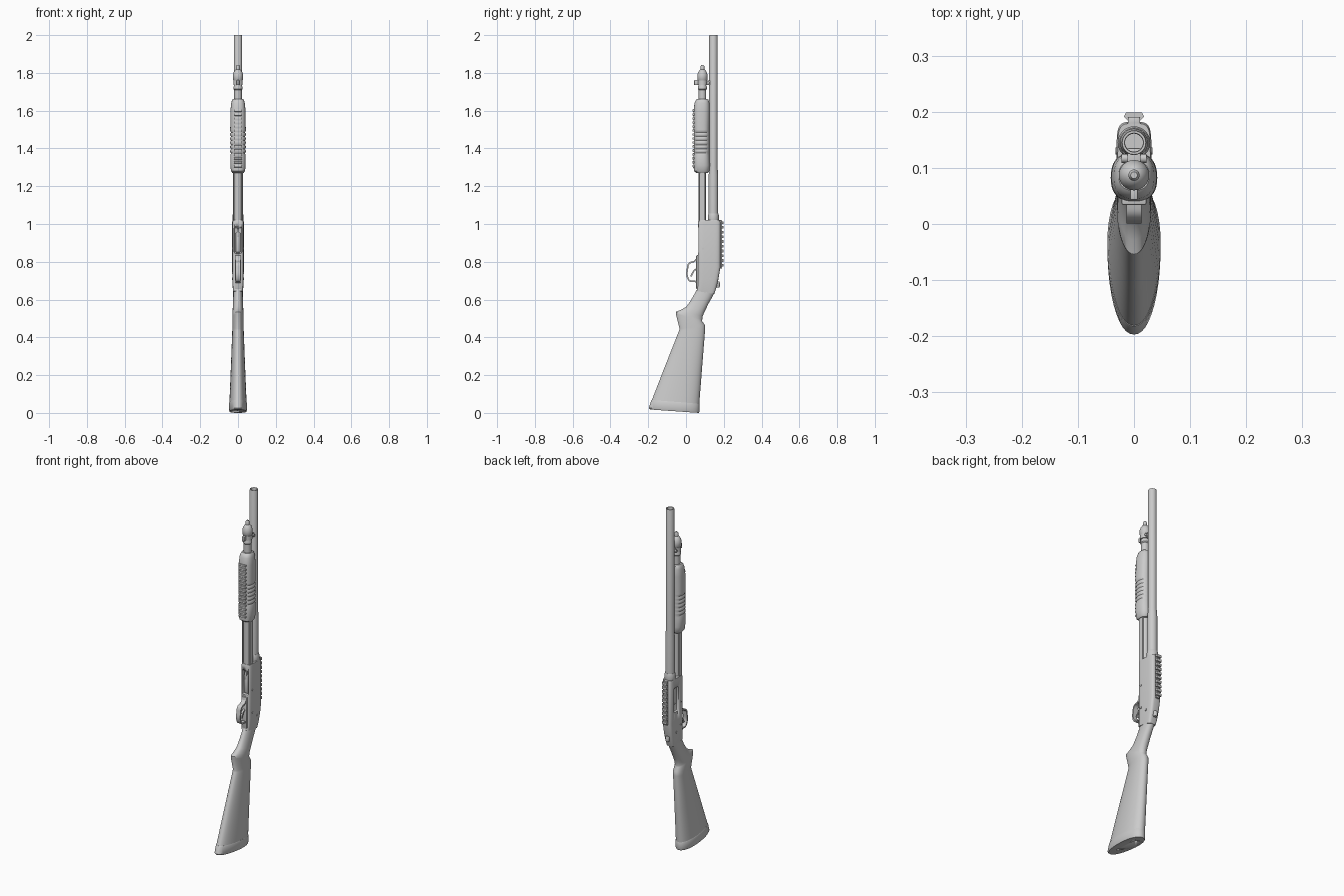
import bpy, bmesh, math
from mathutils import Vector

cube = bpy.data.objects.get("Cube")
if cube:
    bpy.data.objects.remove(cube, do_unlink=True)

GREY = (0.6, 0.6, 0.6, 1)
mat = bpy.data.materials.new("light grey")
mat.use_nodes = True
mat.diffuse_color = GREY
mat.node_tree.nodes["Principled BSDF"].inputs["Base Color"].default_value = GREY


def finish(name, bm, angle=35, bevel=0):
    bmesh.ops.recalc_face_normals(bm, faces=bm.faces)
    mesh = bpy.data.meshes.new(name)
    bm.to_mesh(mesh)
    bm.free()
    mesh.materials.append(mat)
    ob = bpy.data.objects.new(name, mesh)
    bpy.context.collection.objects.link(ob)
    bpy.ops.object.select_all(action='DESELECT')
    ob.select_set(True)
    bpy.context.view_layer.objects.active = ob
    if bevel:
        mod = ob.modifiers.new("bevel", 'BEVEL')
        mod.width, mod.segments = bevel, 2
        bpy.ops.object.modifier_apply(modifier=mod.name)
    bpy.ops.object.shade_smooth_by_angle(angle=math.radians(angle))
    return ob


def skin(name, rings, cap=True, **kw):
    """Join equal rings of points into a closed skin."""
    bm = bmesh.new()
    rows = [[bm.verts.new(p) for p in ring] for ring in rings]
    n = len(rows[0])
    for a, b in zip(rows, rows[1:]):
        for i in range(n):
            j = (i + 1) % n
            bm.faces.new((a[i], a[j], b[j], b[i]))
    if cap:
        bm.faces.new(rows[0])
        bm.faces.new(rows[-1])
    return finish(name, bm, **kw)


def lathe(name, y, profile, n=32, cap=True, **kw):
    """Turn (radius, z) points about an upright axis at y."""
    turn = [math.tau * i / n for i in range(n)]
    return skin(name, [[(r * math.cos(t), y + r * math.sin(t), z) for t in turn]
                       for r, z in profile], cap, **kw)


def loft(name, stations, power=2.0, egg=0.0, n=40, **kw):
    """Rounded sections, each (front y, front z, back y, back z, half width)."""
    rings = []
    for fy, fz, by, bz, w in stations:
        a, b = Vector((0, fy, fz)), Vector((0, by, bz))
        ring = []
        for i in range(n):
            t = math.tau * i / n
            c, s = math.cos(t), math.sin(t)
            u = math.copysign(abs(c) ** (2 / power), c)
            v = math.copysign(abs(s) ** (2 / power), s)
            p = a.lerp(b, (u + 1) / 2)
            p.x = w * v * (1 + egg * u)
            ring.append(p)
        rings.append(ring)
    return skin(name, rings, **kw)


def box(name, x, y, z, bevel=0.0):
    """Box from three (low, high) ranges."""
    bm = bmesh.new()
    bmesh.ops.create_cube(bm, size=1)
    for v in bm.verts:
        v.co = [r[0] + (c + .5) * (r[1] - r[0]) for r, c in zip((x, y, z), v.co)]
    return finish(name, bm, bevel=bevel)


def carve(ob, cutter):
    mod = ob.modifiers.new("cut", 'BOOLEAN')
    mod.operation, mod.solver, mod.object = 'DIFFERENCE', 'EXACT', cutter
    bpy.context.view_layer.objects.active = ob
    bpy.ops.object.modifier_apply(modifier=mod.name)
    bpy.data.objects.remove(cutter, do_unlink=True)


def strap(name, path, width, thick):
    """Flat band along a smooth (y, z) path."""
    curve = bpy.data.curves.new(name, 'CURVE')
    sp = curve.splines.new('BEZIER')
    sp.bezier_points.add(len(path) - 1)
    for bp, (y, z) in zip(sp.bezier_points, path):
        bp.co = (0, y, z)
        bp.handle_left_type = bp.handle_right_type = 'AUTO'
    tmp = bpy.data.objects.new(name, curve)
    bpy.context.collection.objects.link(tmp)
    line = [v.co.copy() for v in tmp.to_mesh().vertices]
    tmp.to_mesh_clear()
    bpy.data.objects.remove(tmp, do_unlink=True)
    rings = []
    for i, p in enumerate(line):
        d = (line[min(i + 1, len(line) - 1)] - line[max(i - 1, 0)]).normalized()
        side = d.cross(Vector((1, 0, 0))) * thick
        w = Vector((width, 0, 0))
        rings.append([p - w - side, p + w - side, p + w + side, p - w + side])
    return skin(name, rings)


def pin(name, x, y, z, r, depth):
    """Short round pin lying along x."""
    turn = [math.tau * i / 12 for i in range(12)]
    return skin(name, [[(x + d, y + r * math.cos(t), z + r * math.sin(t)) for t in turn]
                       for d in (-depth, depth)])


# Barrel with open bore, and its base collar
BARREL_Y, TUBE_Y = 0.145, 0.087
lathe("barrel", BARREL_Y, [(.016, 1.6), (.016, 1.995), (.017, 2), (.021, 2), (.022, 1.997),
                           (.022, 1.3), (.025, 1.26), (.025, 1.0)])
lathe("barrel_collar", BARREL_Y, [(.025, 1.0), (.029, 1.01), (.029, 1.045), (.026, 1.055)])

# Magazine tube and end cap
lathe("magazine_tube", TUBE_Y, [(.020, .98), (.020, 1.73)])
lathe("magazine_cap", TUBE_Y, [(.020, 1.71), (.024, 1.715), (.024, 1.725), (.020, 1.735),
                               (.020, 1.755), (.027, 1.765), (.027, 1.79), (.022, 1.805),
                               (.015, 1.815), (.010, 1.818), (.010, 1.835), (.006, 1.842)])

# Clamp joining the tube to the barrel
lathe("clamp_tube_ring", TUBE_Y, [(.025, 1.735), (.025, 1.76)])
box("clamp_bridge", (-.012, .012), (.10, .135), (1.735, 1.76), .002)
box("sling_lug", (-.007, .007), (.043, .07), (1.735, 1.762), .003)
pin("clamp_screw", 0, .117, 1.747, .008, .022)

# Pump grip: rounded body with side grooves
stations = [(.055, 1.27, .115, 1.27, .030), (.042, 1.28, .124, 1.28, .037),
            (.040, 1.31, .127, 1.31, .041), (.040, 1.365, .124, 1.365, .041)]
for k in range(6):
    z = 1.375 + k * .022
    stations += [(.042, z, .124, z, .037), (.041, z + .007, .124, z + .007, .0415),
                 (.041, z + .014, .124, z + .014, .0415)]
stations += [(.040, 1.515, .124, 1.515, .041), (.040, 1.60, .126, 1.60, .040),
             (.045, 1.64, .124, 1.64, .036), (.053, 1.657, .119, 1.657, .031),
             (.060, 1.662, .112, 1.662, .027)]
loft("pump_grip", stations, power=2.5)
for k in range(15):
    z = 1.30 + k * .021
    box("pump_rib", (-.022, .022), (.034, .055), (z, z + .012), .003)

# Action bars beside the tube
for s in (-1, 1):
    box("action_bar", sorted((s * .021, s * .026)), (.072, .100), (1.0, 1.30))

# Receiver with ejection port and loading port
receiver = loft("receiver", [(.056, .645, .150, .630, .025), (.061, .67, .160, .66, .028),
                             (.063, .71, .172, .71, .030), (.063, .77, .182, .77, .031),
                             (.063, 1.01, .182, 1.01, .031), (.066, 1.02, .179, 1.02, .029)],
                power=4.5)
carve(receiver, box("port_cutter", (-.05, -.018), (.113, .153), (.83, .97), .008))
carve(receiver, box("loading_cutter", (-.020, .020), (.03, .085), (.845, .985), .006))
box("bolt", (-.024, .0), (.117, .149), (.87, .975), .004)
box("shell_lifter", (-.013, .013), (.071, .088), (.85, .955), .004)
box("lifter_fork", (-.006, .006), (.067, .08), (.93, .975), .002)
for s in (-1, 1):
    for y, z in ((.13, .71), (.09, .87), (.09, .74)):
        pin("receiver_pin", s * .030, y, z, .006, .003)
lathe("safety_button", .168, [(.009, .665), (.011, .67), (.011, .69), (.009, .695)], n=16)

# Sight rail on the receiver
box("rail_base", (-.011, .011), (.175, .190), (.765, 1.02), .002)
for k in range(10):
    z = .775 + k * .025
    bm = bmesh.new()
    outline = [(-.011, .184), (-.018, .191), (-.014, .199), (.014, .199), (.018, .191), (.011, .184)]
    rows = [[bm.verts.new((x, y, h)) for x, y in outline] for h in (z, z + .014)]
    for i in range(6):
        j = (i + 1) % 6
        bm.faces.new((rows[0][i], rows[0][j], rows[1][j], rows[1][i]))
    for r in rows:
        bm.faces.new(r)
    finish("rail_tooth", bm)

# Trigger group
box("trigger_plate", (-.017, .017), (.054, .075), (.655, .835), .004)
strap("trigger_guard", [(.066, .83), (.048, .805), (.016, .79), (.008, .765), (.009, .715),
                        (.024, .697), (.045, .697), (.066, .685)], .013, .004)
strap("trigger", [(.062, .765), (.045, .755), (.034, .738), (.026, .722)], .006, .004)

# Stock with pistol grip, and its butt pad
loft("stock", [(-.183, .062, .070, .045, .045), (-.110, .25, .086, .25, .037),
               (-.037, .435, .101, .44, .030), (-.034, .445, .100, .465, .030),
               (-.054, .525, .086, .485, .030), (-.054, .535, .086, .493, .029),
               (-.028, .545, .088, .51, .029), (.002, .562, .098, .535, .028),
               (.028, .60, .120, .58, .026), (.045, .63, .137, .61, .025),
               (.056, .65, .150, .635, .025)], power=2.2, egg=.12, angle=40)
pad = loft("butt_pad", [(-.190, .018, .068, 0, .044), (-.197, .026, .071, .007, .047),
                        (-.185, .064, .071, .044, .047), (-.182, .068, .069, .049, .045)],
           power=2.2, egg=.12)
for y in (-.125, .015):
    carve(pad, lathe("screw_hole_cutter", y, [(.008, -.02), (.008, .025)], n=16))
